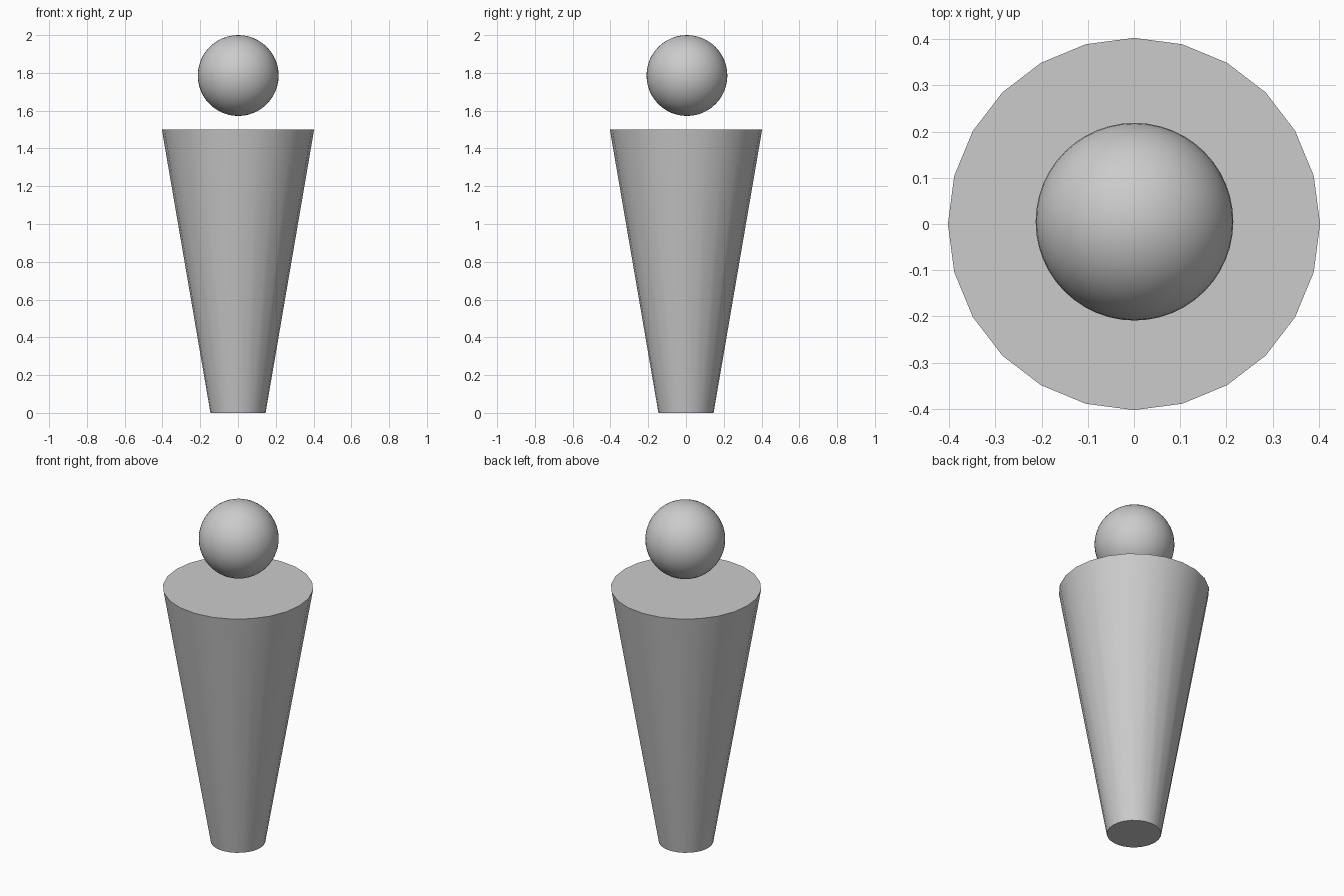
import bpy
import math

if "Cube" in bpy.data.objects:
    bpy.data.objects.remove(bpy.data.objects["Cube"])

TOP_Z = 1.5
HEAD_R = 0.214

# Tapered body: 24 sides, narrow at the foot and flat on top
bpy.ops.mesh.primitive_cone_add(vertices=24, radius1=0.146, radius2=0.403,
                                depth=TOP_Z, location=(0, 0, TOP_Z / 2))
body = bpy.context.object
body.name = "tapered_body"
bpy.ops.object.shade_smooth_by_angle(angle=math.radians(30))

# Round head floating just above the body
bpy.ops.mesh.primitive_uv_sphere_add(segments=48, ring_count=24, radius=HEAD_R,
                                     location=(0.001, 0.005, 2 - HEAD_R))
head = bpy.context.object
head.name = "round_head"
bpy.ops.object.shade_smooth_by_angle(angle=math.radians(30))
